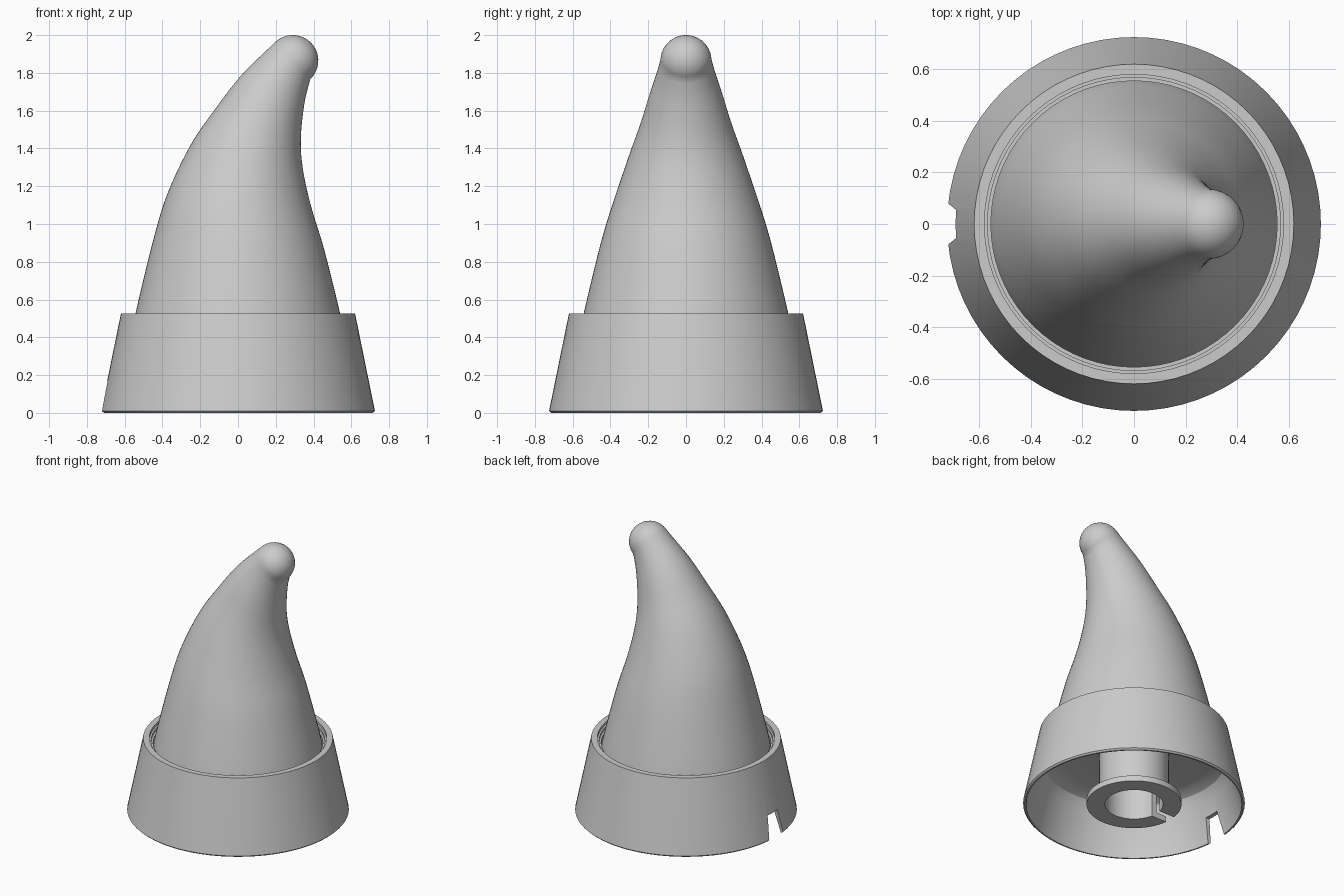
import bpy, bmesh
from math import cos, sin, pi, radians
from mathutils import Vector

cube = bpy.data.objects.get("Cube")
if cube:
    bpy.data.objects.remove(cube)

SIDES = 72

grey = bpy.data.materials.new("plain grey")
grey.use_nodes = True
grey.diffuse_color = (0.6, 0.6, 0.6, 1)
grey.node_tree.nodes["Principled BSDF"].inputs["Base Color"].default_value = (0.6, 0.6, 0.6, 1)


def finish(bm, name):
    bmesh.ops.recalc_face_normals(bm, faces=bm.faces)
    mesh = bpy.data.meshes.new(name)
    bm.to_mesh(mesh)
    bm.free()
    obj = bpy.data.objects.new(name, mesh)
    bpy.context.collection.objects.link(obj)
    mesh.materials.append(grey)
    return obj


def activate(obj):
    bpy.ops.object.select_all(action='DESELECT')
    obj.select_set(True)
    bpy.context.view_layer.objects.active = obj


def smooth(obj, angle=30):
    activate(obj)
    bpy.ops.object.shade_smooth_by_angle(angle=radians(angle))


def bridge(bm, a, b):
    for i in range(len(a)):
        j = (i + 1) % len(a)
        bm.faces.new((a[i], a[j], b[j], b[i]))


def lathe(name, profile):
    """Spin a closed (radius, height) profile around z."""
    bm = bmesh.new()
    rings = [[bm.verts.new((r * cos(2 * pi * i / SIDES), r * sin(2 * pi * i / SIDES), z))
              for i in range(SIDES)] for r, z in profile]
    for k, ring in enumerate(rings):
        bridge(bm, ring, rings[(k + 1) % len(rings)])
    return finish(bm, name)


def cut_prism(obj, x0, x1, outline):
    """Cut a (y, z) outline, extruded from x0 to x1, out of an object."""
    bm = bmesh.new()
    ends = [[bm.verts.new((x, y, z)) for y, z in outline] for x in (x0, x1)]
    bridge(bm, *ends)
    for end in ends:
        bm.faces.new(end)
    cutter = finish(bm, "cutter")
    cutter.hide_render = True
    mod = obj.modifiers.new("cut", 'BOOLEAN')
    mod.operation, mod.solver, mod.object = 'DIFFERENCE', 'EXACT', cutter
    activate(obj)
    bpy.ops.object.modifier_apply(modifier=mod.name)
    bpy.data.objects.remove(cutter)


def spline(points, steps):
    """Catmull-Rom curve through the points."""
    p = [Vector(q) for q in points]
    p = [2 * p[0] - p[1]] + p + [2 * p[-1] - p[-2]]
    out = []
    for a, b, c, d in zip(p, p[1:], p[2:], p[3:]):
        for s in range(steps):
            t = s / steps
            out.append(0.5 * (2 * b + (c - a) * t + (2 * a - 5 * b + 4 * c - d) * t * t
                              + (3 * b - a - 3 * c + d) * t ** 3))
    return out + [p[-2]]


# Hollow flared base with a stepped seat for the horn and a cable notch
base = lathe("base_skirt", [
    (0.715, 0), (0.725, 0.01), (0.62, 0.525), (0.58, 0.525), (0.58, 0.505),
    (0.568, 0.505), (0.568, 0.49), (0.555, 0.49), (0.555, 0.43), (0.2, 0.43),
    (0.2, 0.37), (0.48, 0.37), (0.55, 0.36), (0.6, 0.335), (0.635, 0.28), (0.705, 0)])
cut_prism(base, -0.85, -0.55, [(-0.085, -0.03), (0.085, -0.03), (0.055, 0.17), (-0.055, 0.17)])
smooth(base)

# Slotted mounting tube with a flange, under the base
tube = lathe("mounting_tube", [
    (0.19, 0), (0.31, 0), (0.31, 0.04), (0.228, 0.04), (0.228, 0.4), (0.19, 0.4)])
cut_prism(tube, -0.4, -0.1, [(-0.04, -0.05), (0.04, -0.05), (0.04, 0.2), (-0.04, 0.2)])
smooth(tube)

# Curved horn: round rings between the outer and the inner edge of the bend
outer = spline([(-0.56, 0.42), (-0.535, 0.56), (-0.445, 0.93), (-0.37, 1.17), (-0.25, 1.42),
                (-0.12, 1.61), (0.02, 1.79), (0.198, 1.964)], 5)
inner = spline([(0.56, 0.42), (0.535, 0.55), (0.455, 0.87), (0.385, 1.1), (0.342, 1.3),
                (0.333, 1.46), (0.352, 1.64), (0.382, 1.766)], 5)
rings = [((a + b) / 2, (b - a) / 2) for a, b in zip(outer, inner)]

# Rounded tip continues the last ring as a half ball
centre, arm = rings[-1]
axis = Vector((-arm.y, arm.x))
for k in range(1, 9):
    t = k / 9 * pi / 2
    rings.append((centre + axis * sin(t), arm * cos(t)))

bm = bmesh.new()
loops = []
for mid, reach in rings:
    loop = []
    for i in range(SIDES):
        t = 2 * pi * i / SIDES
        q = mid + reach * cos(t)
        loop.append(bm.verts.new((q.x, reach.length * sin(t), q.y)))
    loops.append(loop)
for a, b in zip(loops, loops[1:]):
    bridge(bm, a, b)
bm.faces.new(loops[0])
top = centre + axis
apex = bm.verts.new((top.x, 0, top.y))
for i in range(SIDES):
    bm.faces.new((loops[-1][i], loops[-1][(i + 1) % SIDES], apex))
smooth(finish(bm, "horn"), 40)
